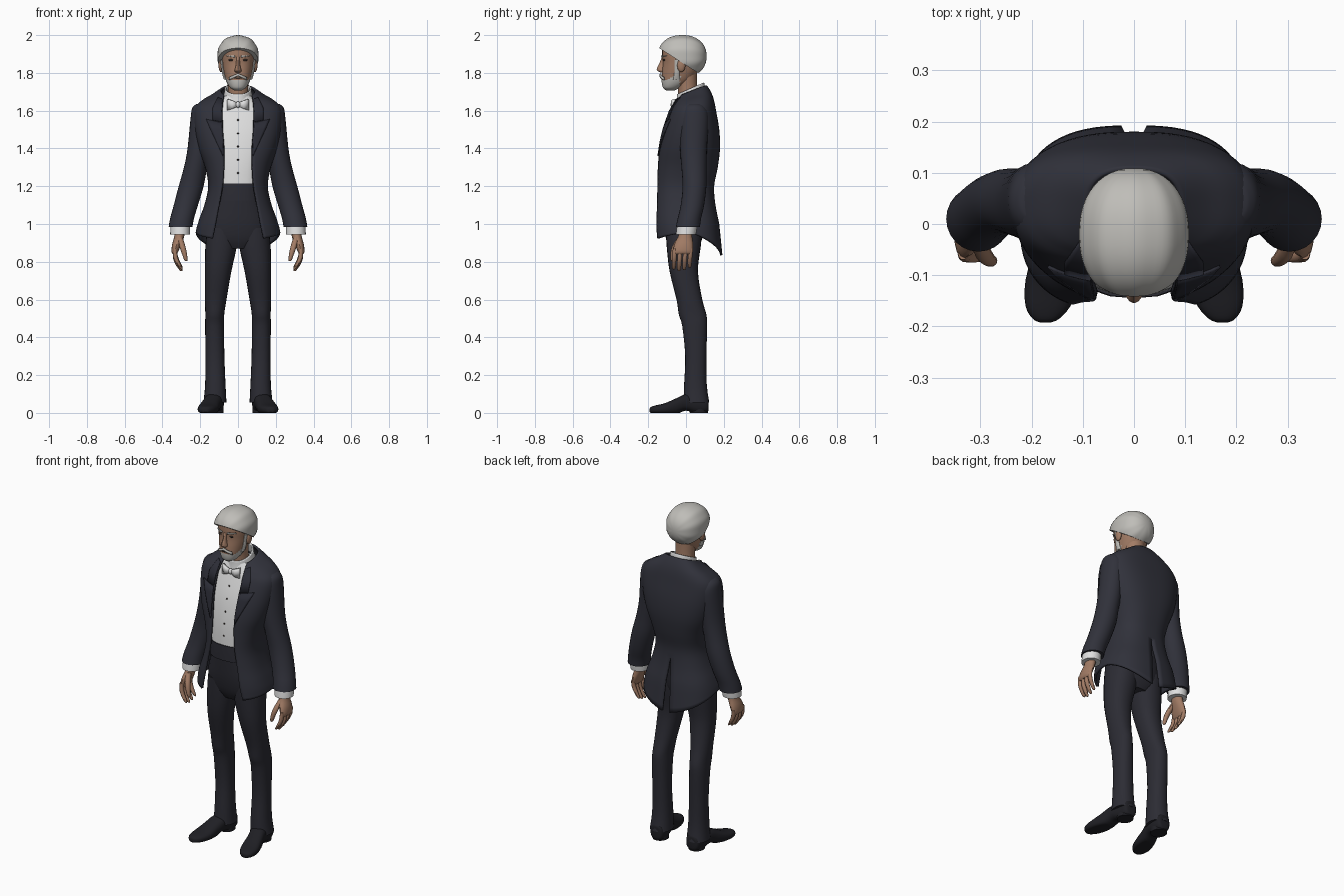
import bpy, bmesh, math
from mathutils import Vector
from mathutils.bvhtree import BVHTree

def mat(name, *c):
    m = bpy.data.materials.new(name)
    m.diffuse_color = (*c, 1)
    return m

JACKET = mat("jacket_navy", .030, .031, .043)
TROUSER = mat("trouser_navy", .025, .025, .034)
SHOE = mat("shoe_black", .014, .014, .018)
WHITE = mat("shirt_white", .74, .74, .74)
SKIN = mat("skin", .36, .20, .13)
HAIR = mat("grey_hair", .52, .51, .48)
DARK = mat("eye_dark", .03, .022, .018)
LAPEL = mat("lapel_navy", .024, .025, .036)

def finish(bm, name, mats, mirror=False, thick=0):
    bmesh.ops.recalc_face_normals(bm, faces=bm.faces)
    me = bpy.data.meshes.new(name)
    bm.to_mesh(me)
    bm.free()
    for m in mats:
        me.materials.append(m)
    ob = bpy.data.objects.new(name, me)
    bpy.context.collection.objects.link(ob)
    if mirror:
        ob.modifiers.new("mirror", 'MIRROR').merge_threshold = .0005
    if thick:
        s = ob.modifiers.new("thickness", 'SOLIDIFY')
        s.thickness, s.offset = thick, 0
    return ob

def resample(rows, k):
    """Smooth (Catmull-Rom) in-between rows."""
    out, n = [], len(rows)
    for i in range(n - 1):
        p = [rows[max(0, min(n - 1, i + d))] for d in (-1, 0, 1, 2)]
        for j in range(k):
            t = j / k
            out.append([.5 * (2*b + (c - a)*t + (2*a - 5*b + 4*c - d)*t*t + (3*b - a - 3*c + d)*t**3)
                        for a, b, c, d in zip(*p)])
    return out + [list(rows[-1])]

def spow(v, p):
    return math.copysign(abs(v) ** p, v)

def grid(bm, rows, closed):
    n = len(rows[0])
    for r0, r1 in zip(rows, rows[1:]):
        for i in range(n if closed else n - 1):
            bm.faces.new((r0[i], r0[(i + 1) % n], r1[(i + 1) % n], r1[i]))

def loft(name, rings, m, mirror=False, k=3, seg=24, p=1, axis='z', tilt=0, thick=0, cap=True, rule=None):
    """Rings are (position along axis, centre a, centre b, radius a, radius b)."""
    bm = bmesh.new()
    rows = []
    for t, a, b, ra, rb in resample(rings, k):
        row = []
        for i in range(seg):
            g = math.tau * i / seg
            u, v = a + ra * spow(math.cos(g), p), b + rb * spow(math.sin(g), p)
            co = (u, v, t + tilt * (v - .03)) if axis == 'z' else (u, t, max(0, v))
            row.append(bm.verts.new(co))
        rows.append(row)
    grid(bm, rows, True)
    if cap:
        bm.faces.new(rows[0])
        bm.faces.new(rows[-1])
    if rule:
        for f in bm.faces:
            f.material_index = rule(f.calc_center_median())
    return finish(bm, name, m if isinstance(m, list) else [m], mirror, thick)

def blob(name, loc, size, m, mirror=False):
    bm = bmesh.new()
    bmesh.ops.create_uvsphere(bm, u_segments=16, v_segments=10, radius=1)
    for v in bm.verts:
        v.co = Vector(loc) + Vector([c * s for c, s in zip(v.co, size)])
    return finish(bm, name, [m], mirror)

def caster(ob):
    """Front surface finder: y of the surface seen from the front at x, z."""
    tree = BVHTree.FromObject(ob, bpy.context.evaluated_depsgraph_get())
    def y_at(x, z):
        hit = tree.ray_cast(Vector((x, -1, z)), Vector((0, 1, 0)))[0]
        if hit is None or hit.y > .05:
            hit = tree.find_nearest(Vector((x, -.1, z)))[0]
        return hit.y
    return y_at

def plate(name, rows, y_at, m, lift, cols=5, thick=.006):
    """Mirrored plate on a front surface; rows are (z inner, x inner, z outer, x outer)."""
    bm = bmesh.new()
    vs = []
    for z0, x0, z1, x1 in rows:
        pts = [(x0 + (x1 - x0) * i / cols, z0 + (z1 - z0) * i / cols) for i in range(cols + 1)]
        vs.append([bm.verts.new((x, y_at(x, z) - lift, z)) for x, z in pts])
    grid(bm, vs, False)
    return finish(bm, name, [m], True, thick)

# trousers, shoes
loft("trouser_leg", [(.055, .122, .055, .061, .068), (.15, .120, .050, .054, .060), (.30, .122, .052, .050, .056),
     (.46, .124, .046, .050, .066), (.52, .123, .035, .050, .073), (.60, .118, .018, .057, .068),
     (.75, .105, -.012, .070, .075), (.88, .090, -.012, .083, .090), (.98, .083, -.010, .080, .098)],
     TROUSER, mirror=True, p=.9)
loft("trouser_hips", [(.87, 0, -.01, .08, .07), (.92, 0, -.01, .155, .095), (1.0, 0, -.012, .165, .112),
     (1.08, 0, -.012, .148, .122), (1.14, 0, -.01, .135, .13)], TROUSER, p=.85)
loft("waistband", [(1.125, 0, -.008, .138, .137), (1.17, 0, -.006, .136, .139), (1.215, 0, -.006, .134, .138)],
     TROUSER, p=.8)
loft("shoe", [(.12, .118, .05, .025, .03), (.11, .119, .048, .040, .047), (.06, .122, .047, .047, .052),
     (0, .132, .056, .047, .044), (-.05, .145, .036, .050, .042), (-.11, .158, .022, .054, .030),
     (-.16, .168, .018, .044, .022), (-.185, .172, .016, .026, .016), (-.192, .173, .014, .012, .010)],
     SHOE, mirror=True, axis='y', p=.8)
loft("shoe_heel", [(0, .120, .068, .044, .048), (.035, .120, .066, .044, .048)], SHOE, mirror=True, k=1)

# shirt, collar, studs
loft("shirt", [(1.19, 0, -.005, .13, .134), (1.3, 0, -.002, .138, .133), (1.4, 0, .012, .165, .134),
     (1.5, 0, .027, .18, .127), (1.6, 0, .032, .165, .098), (1.65, 0, .03, .105, .078), (1.68, 0, .03, .07, .068)],
     WHITE, p=.75)
loft("shirt_collar", [(1.65, 0, .028, .078, .080), (1.69, 0, .026, .070, .072), (1.72, 0, .024, .066, .068)],
     WHITE, tilt=.45, thick=.008, cap=False)
shirt_y = caster(bpy.data.objects["shirt"])
for i in range(5):
    z = 1.27 + i * .07
    blob(f"shirt_stud_{i + 1}", (0, shirt_y(0, z), z), (.005, .004, .005), DARK)

# bow tie
blob("bow_tie_knot", (0, -.068, 1.632), (.014, .014, .017), WHITE)
bm = bmesh.new()
bow = [[bm.verts.new((x, y, 1.632 + s * h)) for s in (-1, 0, 1)]
       for x, y, h in ((.004, -.068, .010), (.03, -.073, .022), (.056, -.06, .030))]
grid(bm, bow, False)
finish(bm, "bow_tie_wing", [WHITE], True, .014)

# jacket shell: half outline with sloped hem, open front and back vent, mirrored
def hem(a):
    s = a / (math.pi / 2)
    return .905 + .05 * s if s < 1 else .955 - .125 * (s - 1)

bm = bmesh.new()
rows, COLS = [], 28
for z, rx, yf, yb, xe, tilt in resample([
        (1.705, .088, -.040, .105, .074, .40), (1.675, .138, -.050, .128, .078, .22),
        (1.645, .192, -.060, .142, .080, .10), (1.60, .228, -.080, .153, .082, 0),
        (1.50, .225, -.115, .170, .080, 0), (1.40, .203, -.138, .174, .073, 0), (1.30, .168, -.150, .162, .074, 0),
        (1.20, .152, -.158, .143, .082, 0), (1.10, .172, -.163, .150, .100, 0), (1.00, .207, -.167, .170, .118, 0),
        (.90, .218, -.167, .187, .135, 0)], 4):
    a0 = math.asin((xe / rx) ** (1 / .75))
    a1 = math.pi - (.005 + .05 * (1.13 - z) / .23 if z < 1.13 else 0)
    row = []
    for i in range(COLS + 1):
        a = a0 + (a1 - a0) * i / COLS
        x = rx * max(0, math.sin(a)) ** .75
        y = (yf + yb) / 2 - (yb - yf) / 2 * spow(math.cos(a), .75)
        h = z + tilt * (y - .04) if z >= 1 else 1 - (1 - z) / .1 * (1 - hem(a))
        row.append(bm.verts.new((x if x > 1e-4 else 0, y, h)))
    rows.append(row)
grid(bm, rows, False)
jacket = finish(bm, "jacket_body", [JACKET], True, .012)

# lapels with a peak, and breast pocket welt
jacket_y = caster(jacket)
plate("lapel", [(1.535, .084, 1.555, .168), (1.50, .083, 1.50, .145), (1.44, .079, 1.43, .112),
                (1.37, .077, 1.36, .080)], jacket_y, LAPEL, .004)
plate("collar_lapel", [(1.66, .082, 1.67, .105), (1.60, .086, 1.61, .135), (1.54, .085, 1.55, .135)],
      jacket_y, LAPEL, .004)

# sleeves, cuffs
loft("sleeve", [(1.635, .195, .045, .025, .035), (1.615, .197, .045, .045, .058), (1.56, .197, .045, .054, .074),
     (1.40, .206, .040, .061, .071), (1.30, .225, .042, .061, .066), (1.20, .248, .045, .066, .063),
     (1.10, .276, .034, .064, .062), (1.03, .296, .018, .063, .062), (.985, .304, .010, .063, .064)],
     JACKET, mirror=True)
loft("shirt_cuff", [(1.01, .304, .008, .050, .052), (.975, .306, .004, .052, .054), (.945, .307, 0, .052, .053)],
     WHITE, mirror=True, k=1)

# hands
loft("palm", [(.97, .306, 0, .026, .034), (.93, .312, -.005, .026, .038), (.89, .325, -.012, .024, .050),
     (.855, .334, -.016, .018, .052), (.84, .335, -.018, .010, .046)], SKIN, mirror=True, seg=16)
for i in range(4):
    y, dz = .026 - i * .028, (.012, 0, -.006, .004)[i]
    loft(f"finger_{i + 1}", [(.87, .334, y, .010, .012), (.82 + dz, .331, y - .004, .012, .0125),
         (.785 + dz, .316, y - .006, .011, .0115), (.762 + dz, .302, y - .007, .008, .009),
         (.756 + dz, .299, y - .007, .003, .003)], SKIN, mirror=True, k=2, seg=10)
loft("thumb", [(.93, .308, -.028, .014, .016), (.88, .294, -.058, .016, .017), (.84, .283, -.070, .013, .013),
     (.81, .276, -.072, .009, .010), (.803, .275, -.072, .003, .003)], SKIN, mirror=True, seg=10)

# neck and head, with the beard coloured along the jaw line
loft("neck", [(1.64, 0, .015, .058, .055), (1.72, 0, .008, .054, .052), (1.80, 0, 0, .058, .058)], SKIN)
def beard(c):
    return 1 if c.y < -.03 and c.z < 1.763 + .5 * max(0, c.y + .10) else 0
head = loft("head", [(1.708, 0, -.082, .020, .024), (1.722, 0, -.076, .042, .046), (1.755, 0, -.052, .062, .077),
     (1.80, 0, -.034, .075, .093), (1.85, 0, -.022, .084, .101), (1.90, 0, -.018, .088, .108),
     (1.95, 0, -.02, .080, .10), (1.98, 0, -.02, .05, .06)], [SKIN, HAIR], k=6, seg=40, p=.92, rule=beard)
face_y = caster(head)
loft("nose", [(1.803, 0, -.125, .012, .012), (1.812, 0, -.128, .019, .024), (1.825, 0, -.128, .015, .026),
     (1.85, 0, -.122, .010, .019), (1.885, 0, -.118, .010, .010)], SKIN, seg=12)
blob("ear", (.090, -.025, 1.84), (.013, .022, .036), SKIN, True)
blob("eye", (.036, face_y(.036, 1.868), 1.868), (.014, .005, .006), DARK, True)
plate("eyebrow", [(1.892, .016, 1.893, .060), (1.882, .018, 1.889, .062)], face_y, HAIR, .004)
plate("moustache", [(1.797, 0, 1.778, .044), (1.784, 0, 1.762, .046)], face_y, HAIR, .007, thick=.009)
plate("mouth", [(1.776, 0, 1.774, .022), (1.771, 0, 1.771, .022)], face_y, DARK, .002, thick=.003)

# swept-back hair: ridged dome with poles front and back, cut along a sloping hairline
bm = bmesh.new()
bmesh.ops.create_uvsphere(bm, u_segments=64, v_segments=24, radius=1)
for v in bm.verts:
    x, z, y = v.co
    ridge = 1 - .022 * (1 - math.cos(10 * (math.atan2(x, z)))) / 2
    v.co = (.110 * ridge * spow(x, .9), -.02 + .129 * spow(y, .9), 1.888 + .112 * ridge * spow(z, .9))
bmesh.ops.bisect_plane(bm, geom=bm.verts[:] + bm.edges[:] + bm.faces[:], plane_co=(0, -.14, 1.93),
                       plane_no=(0, .64, 1), clear_inner=True)
bmesh.ops.holes_fill(bm, edges=[e for e in bm.edges if e.is_boundary], sides=0)
finish(bm, "hair", [HAIR])
loft("sideburn", [(1.765, .066, -.05, .008, .018), (1.80, .077, -.048, .008, .014), (1.87, .087, -.045, .007, .016)],
     HAIR, mirror=True, seg=12)

# smooth shading with crisp edges
bpy.ops.object.select_all(action='SELECT')
bpy.context.view_layer.objects.active = jacket
bpy.ops.object.shade_smooth_by_angle(angle=math.radians(40))
